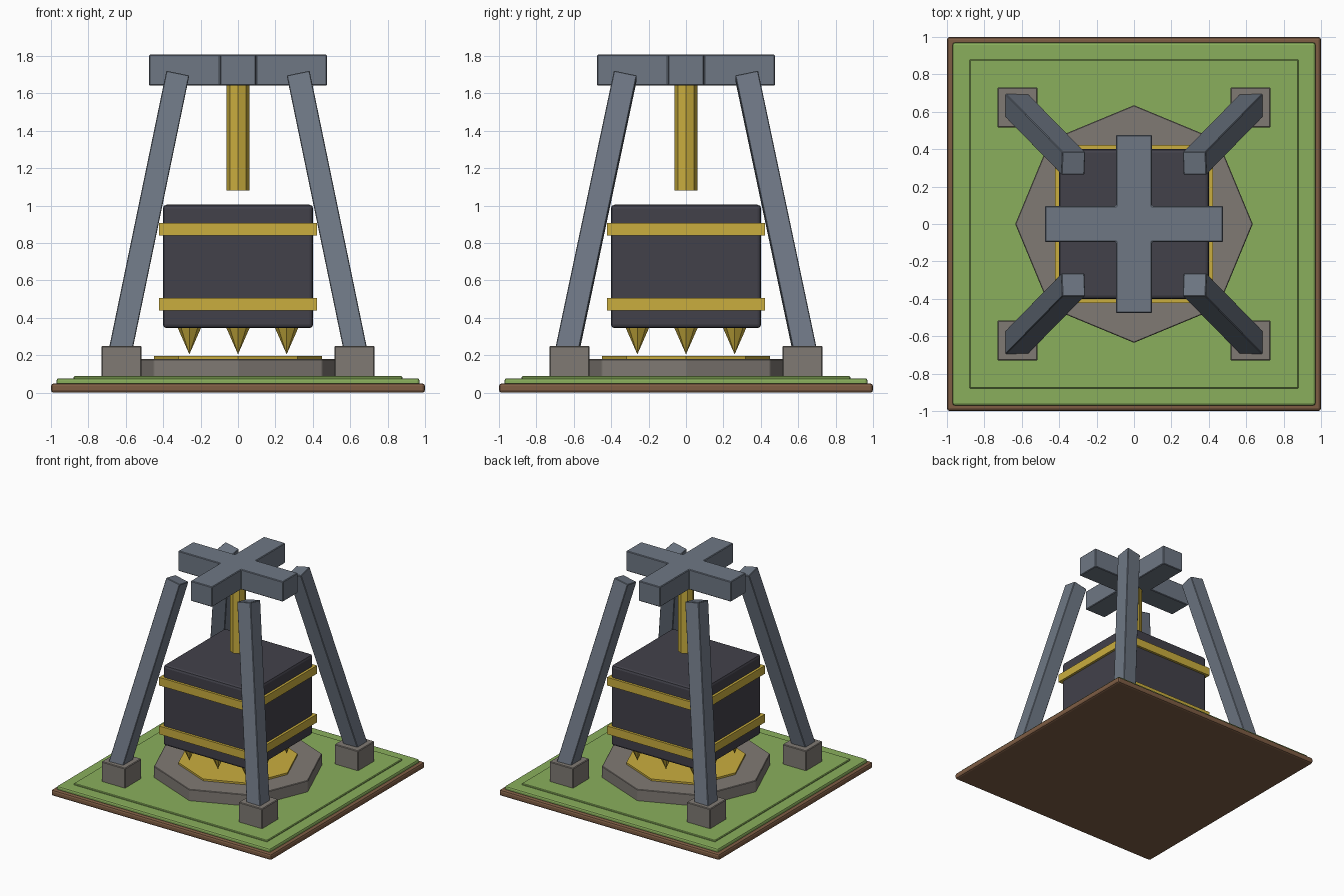
import bpy, bmesh
from mathutils import Euler, Vector

if "Cube" in bpy.data.objects:
    bpy.data.objects.remove(bpy.data.objects["Cube"], do_unlink=True)


def material(name, r, g, b):
    """Flat colour given as 0-255 screen values, stored linear."""
    col = [((c / 255 + 0.055) / 1.055) ** 2.4 for c in (r, g, b)] + [1.0]
    m = bpy.data.materials.new(name)
    m.use_nodes = True
    m.diffuse_color = col
    m.node_tree.nodes["Principled BSDF"].inputs["Base Color"].default_value = col
    return m


SOIL = material("soil brown", 126, 93, 68)
GRASS = material("grass green", 138, 175, 92)
STONE = material("stone grey", 128, 122, 116)
STEEL = material("steel blue grey", 110, 119, 132)
IRON = material("dark iron", 66, 65, 74)
GOLD = material("gold", 202, 174, 62)


def finish(name, bm, mat, bevel=0, segments=1):
    bmesh.ops.recalc_face_normals(bm, faces=bm.faces)
    mesh = bpy.data.meshes.new(name)
    bm.to_mesh(mesh)
    bm.free()
    mesh.materials.append(mat)
    ob = bpy.data.objects.new(name, mesh)
    bpy.context.collection.objects.link(ob)
    if bevel:
        mod = ob.modifiers.new("Bevel", "BEVEL")
        mod.width = bevel
        mod.segments = segments
    return ob


def box(name, size, centre, mat, bevel=0, segments=1):
    bm = bmesh.new()
    bmesh.ops.create_cube(bm, size=1)
    bmesh.ops.scale(bm, vec=size, verts=bm.verts)
    ob = finish(name, bm, mat, bevel, segments)
    ob.location = centre
    return ob


def slab(name, half, z0, z1, mat, bevel=0, segments=1):
    """Square block centred on the axis, from z0 to z1."""
    return box(name, (2 * half, 2 * half, z1 - z0), (0, 0, (z0 + z1) / 2),
               mat, bevel, segments)


def cone(name, r_low, r_high, z0, z1, mat, x=0, y=0, bevel=0):
    """Eight-sided column or spike with corners on the axes."""
    bm = bmesh.new()
    bmesh.ops.create_cone(bm, cap_ends=True, segments=8, radius1=r_low,
                          radius2=r_high, depth=z1 - z0)
    bmesh.ops.remove_doubles(bm, verts=bm.verts, dist=0.0001)
    ob = finish(name, bm, mat, bevel)
    ob.location = (x, y, (z0 + z1) / 2)
    return ob


# Ground tile
slab("soil_base", 1.0, 0, 0.05, SOIL, 0.015, 2)
slab("grass_layer", 0.97, 0.04, 0.077, GRASS, 0.012, 2)
slab("grass_plate", 0.88, 0.07, 0.088, GRASS, 0.005)

# Octagonal strike pad
cone("stone_pad", 0.635, 0.635, 0.07, 0.18, STONE, bevel=0.004)
cone("gold_target", 0.45, 0.45, 0.175, 0.195, GOLD)

# Hanging weight with two bands
slab("weight_block", 0.402, 0.345, 1.005, IRON, 0.02, 2)
slab("lower_band", 0.422, 0.44, 0.507, GOLD)
slab("upper_band", 0.422, 0.84, 0.907, GOLD)

# Spikes beneath the weight
for i in (-1, 0, 1):
    for j in (-1, 0, 1):
        cone("spike", 0, 0.062, 0.205, 0.346, GOLD, 0.26 * i, 0.26 * j)

# Piston rod
cone("piston_rod", 0.062, 0.062, 1.08, 1.66, GOLD)

# Cross-shaped top beam: one outline quarter turned four times
ARM, HALF, LOW, HIGH = 0.476, 0.097, 1.642, 1.807
bm = bmesh.new()
outline = []
x_dir, y_dir = Vector((1, 0, 0)), Vector((0, 1, 0))
for turn in range(4):
    for a, b in ((ARM, -HALF), (ARM, HALF), (HALF, HALF)):
        outline.append(bm.verts.new(a * x_dir + b * y_dir + Vector((0, 0, LOW))))
    x_dir, y_dir = y_dir, -x_dir
face = bm.faces.new(outline)
top = bmesh.ops.extrude_face_region(bm, geom=[face])["geom"]
bmesh.ops.translate(bm, vec=(0, 0, HIGH - LOW),
                    verts=[v for v in top if isinstance(v, bmesh.types.BMVert)])
finish("cross_beam", bm, STEEL, 0.005)

# Four leaning legs on stone footings
LEAN, LENGTH, LEG = 0.204, 1.56, 0.125
for sx, side in ((1, "left"), (-1, "right")):
    for sy, end in ((1, "back"), (-1, "front")):
        box(f"{end}_{side}_footing", (0.214, 0.214, 0.18),
            (sx * 0.623, sy * 0.623, 0.16), STONE, 0.005)
        turn = Euler((sy * LEAN, -sx * LEAN, 0))
        axis = turn.to_matrix() @ Vector((0, 0, 1))
        leg_top = Vector((sx * 0.324, sy * 0.324, 1.697))
        leg = box(f"{end}_{side}_leg", (LEG, LEG, LENGTH),
                  leg_top - axis * LENGTH / 2, STEEL, 0.004)
        leg.rotation_euler = turn
